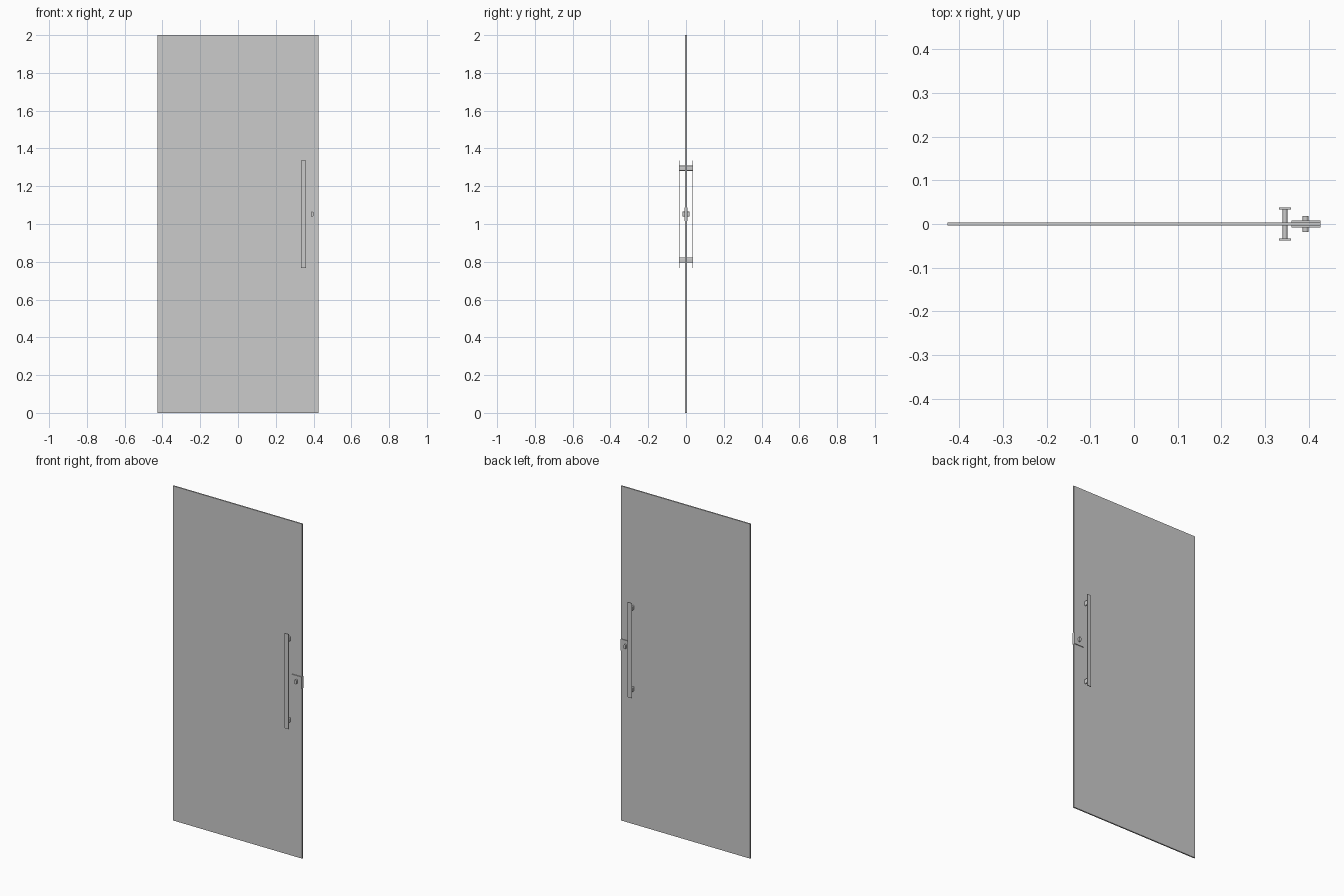
import bpy, bmesh, math

if "Cube" in bpy.data.objects:
    bpy.data.objects.remove(bpy.data.objects["Cube"])


def finish(name, bm, smooth=False):
    bmesh.ops.recalc_face_normals(bm, faces=bm.faces)
    mesh = bpy.data.meshes.new(name)
    bm.to_mesh(mesh)
    bm.free()
    obj = bpy.data.objects.new(name, mesh)
    bpy.context.collection.objects.link(obj)
    if smooth:
        bpy.ops.object.select_all(action='DESELECT')
        obj.select_set(True)
        bpy.context.view_layer.objects.active = obj
        bpy.ops.object.shade_smooth_by_angle(angle=math.radians(40))
    return obj


def box(name, x, y, z):
    """Box from (min, max) pairs."""
    bm = bmesh.new()
    bmesh.ops.create_cube(bm, size=1)
    for v in bm.verts:
        v.co = [(a + b) / 2 + c * (b - a) for (a, b), c in zip((x, y, z), v.co)]
    return finish(name, bm)


def oval_pin(name, x, z, width, height, y0, y1, steps=10):
    """Upright rounded slot profile extruded along y."""
    bm = bmesh.new()
    r, straight = width / 2, (height - width) / 2
    ring = []
    for side in (0, 1):
        for i in range(steps + 1):
            a = math.pi * (side + i / steps)
            dz = straight if side == 0 else -straight
            ring.append(bm.verts.new((x + r * math.cos(a), y0, z + dz + r * math.sin(a))))
    face = bm.faces.new(ring)
    new = bmesh.ops.extrude_face_region(bm, geom=[face])['geom']
    bmesh.ops.translate(bm, vec=(0, y1 - y0, 0),
                        verts=[v for v in new if isinstance(v, bmesh.types.BMVert)])
    return finish(name, bm, smooth=True)


HALF_W, HALF_T = 0.427, 0.004
HANDLE_X, HANDLE_Z = 0.346, 1.052

# Glass door leaf
box("door_panel", (-HALF_W, HALF_W), (-HALF_T, HALF_T), (0, 2))

# Flat pull bars on both faces
for side, s in (("front", -1), ("back", 1)):
    box(f"handle_bar_{side}", (HANDLE_X - 0.0135, HANDLE_X + 0.0135),
        tuple(sorted((s * 0.0335, s * 0.0375))), (HANDLE_Z - 0.284, HANDLE_Z + 0.284))

# Standoffs through the door joining the two bars
for end, dz in (("upper", 0.243), ("lower", -0.243)):
    oval_pin(f"handle_standoff_{end}", HANDLE_X, HANDLE_Z + dz, 0.0105, 0.028, -0.035, 0.035)

# Lock case on the door edge and its oval cylinder
box("lock_case", (0.361, HALF_W), (-0.0085, 0.0085), (1.017, 1.087))
oval_pin("lock_cylinder", 0.393, 1.052, 0.0135, 0.027, -0.0185, 0.0185)
